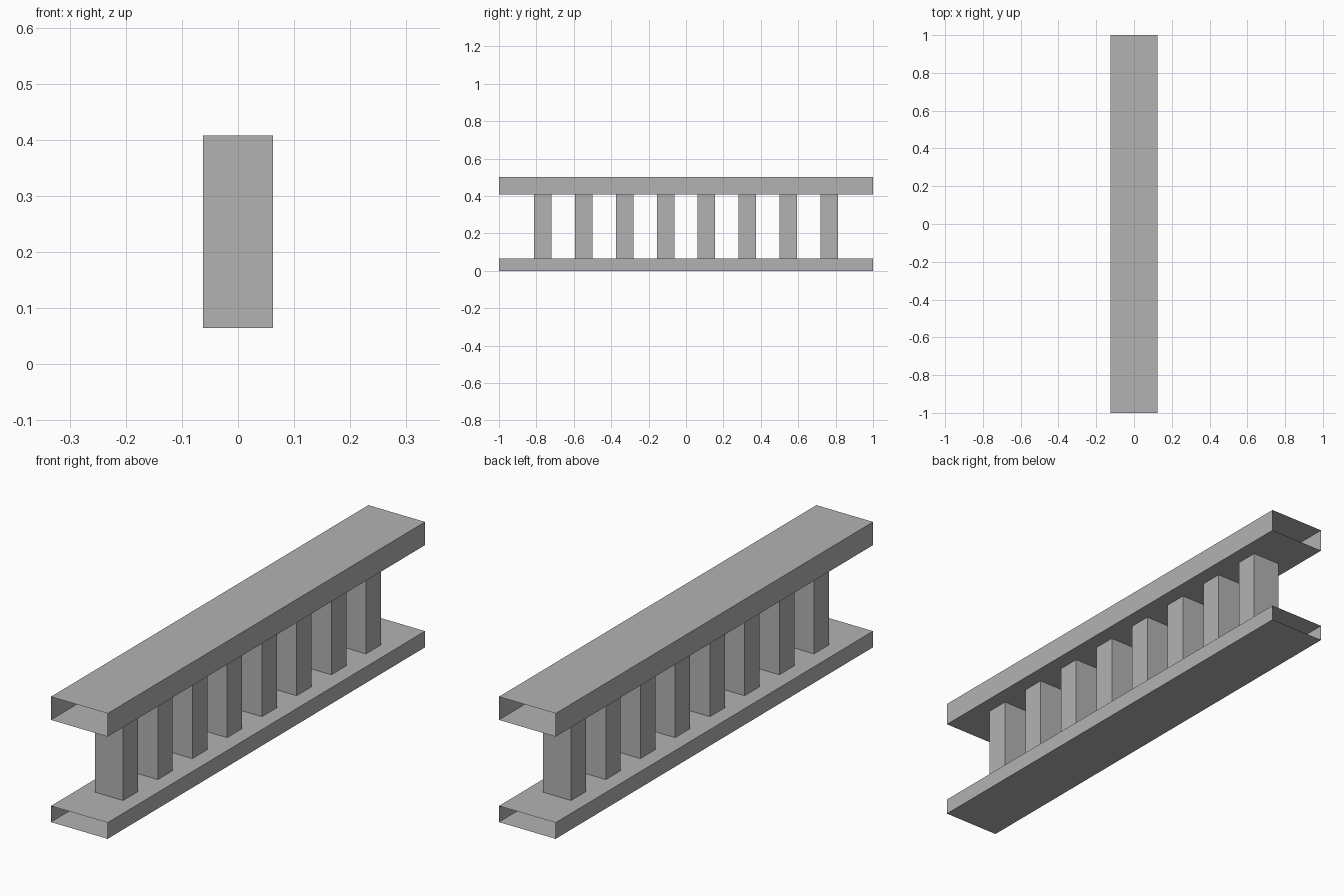
import bpy
import bmesh

if "Cube" in bpy.data.objects:
    bpy.data.objects.remove(bpy.data.objects["Cube"])

BOTTOM_TOP = 0.0645   # top face of the lower rail
TOP_BOTTOM = 0.4075   # underside of the upper rail
HEIGHT = 0.5

# Mid-grey finish shared by every part
grey = bpy.data.materials.new("dark_grey")
grey.diffuse_color = (0.45, 0.45, 0.45, 1)
grey.use_nodes = True
grey.node_tree.nodes["Principled BSDF"].inputs["Base Color"].default_value = grey.diffuse_color


def open_box(name, size, center, open_axis):
    """Box whose two end faces along open_axis are left off."""
    bm = bmesh.new()
    bmesh.ops.create_cube(bm, size=1)
    bm.normal_update()
    ends = [f for f in bm.faces if abs(f.normal[open_axis]) > 0.5]
    bmesh.ops.delete(bm, geom=ends, context='FACES_ONLY')
    bmesh.ops.scale(bm, vec=size, verts=bm.verts)
    mesh = bpy.data.meshes.new(name)
    bm.to_mesh(mesh)
    bm.free()
    mesh.materials.append(grey)
    obj = bpy.data.objects.new(name, mesh)
    obj.location = center
    bpy.context.collection.objects.link(obj)
    return obj


# Rails: hollow, open at both ends
for name, z0, z1 in (("bottom_rail", 0, BOTTOM_TOP), ("top_rail", TOP_BOTTOM, HEIGHT)):
    open_box(name, (0.25, 2, z1 - z0), (0, 0, (z0 + z1) / 2), 1)

# Balusters: eight evenly spaced posts, open where they meet the rails
COUNT, PITCH = 8, 0.2187
for i in range(COUNT):
    y = (i - (COUNT - 1) / 2) * PITCH
    open_box(f"baluster_{i + 1}", (0.124, 0.094, TOP_BOTTOM - BOTTOM_TOP),
             (0, y, (BOTTOM_TOP + TOP_BOTTOM) / 2), 2)
